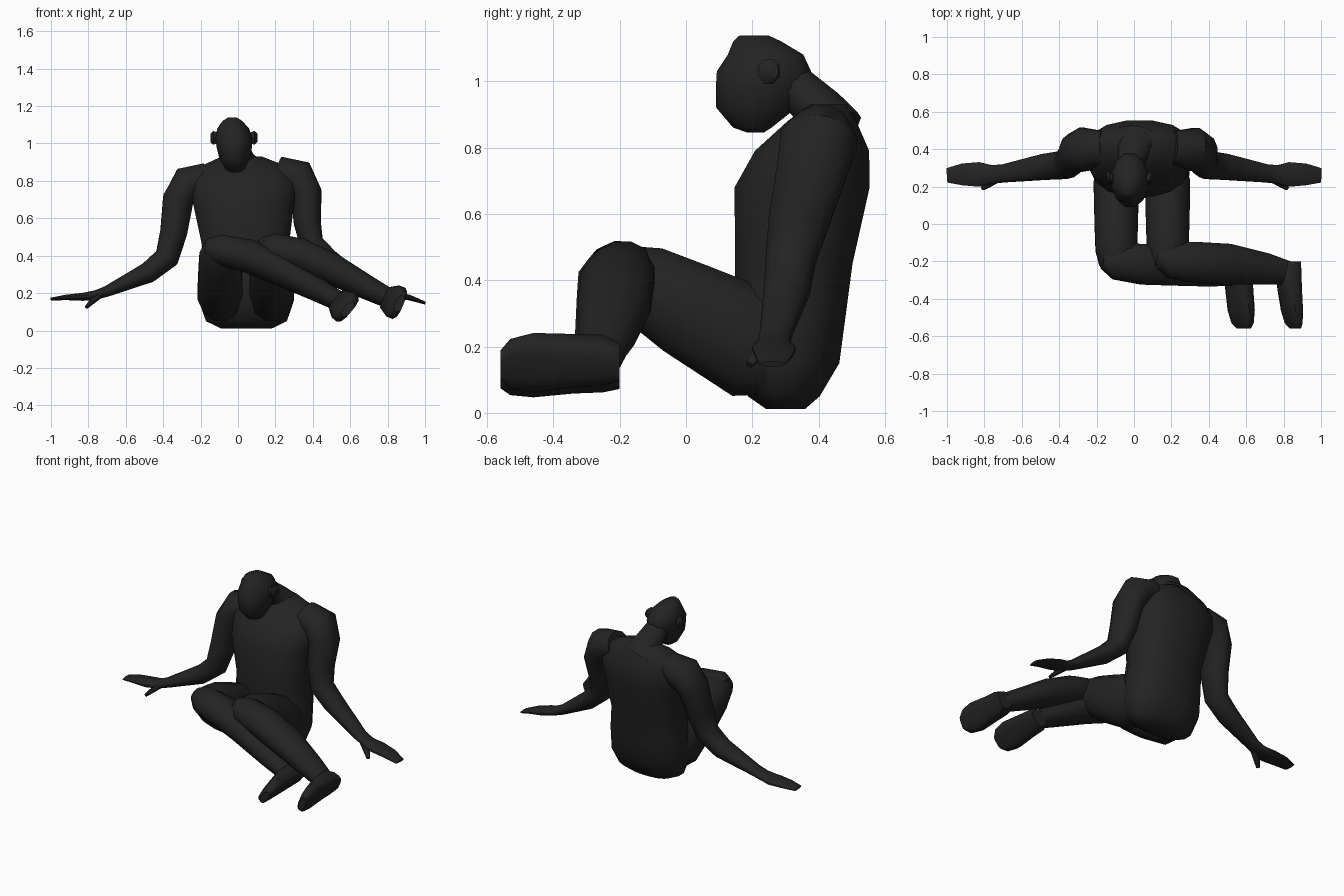
import bpy, bmesh, math
from mathutils import Vector

skin = bpy.data.materials.new("matte black")
skin.diffuse_color = (0.017, 0.017, 0.017, 1)


def loft(name, rings, ref, axis=None, n=12, p=1.0, angle=50):
    """Skin elliptical rings (x, y, z, half size along ref, half size across)."""
    bm = bmesh.new()
    pts = [Vector(r[:3]) for r in rings]
    loops = []
    for i, r in enumerate(rings):
        t = Vector(axis) if axis else pts[min(i + 1, len(pts) - 1)] - pts[max(i - 1, 0)]
        t.normalize()
        u = Vector(ref)
        u = (u - t * u.dot(t)).normalized()
        v = t.cross(u)
        loop = []
        for k in range(n):
            a = math.tau * (k + 0.5) / n
            c, s = math.cos(a), math.sin(a)
            c = math.copysign(abs(c) ** p, c)
            s = math.copysign(abs(s) ** p, s)
            loop.append(bm.verts.new(pts[i] + u * c * r[3] + v * s * r[4]))
        loops.append(loop)
    for a, b in zip(loops, loops[1:]):
        for k in range(n):
            bm.faces.new((a[k], a[(k + 1) % n], b[(k + 1) % n], b[k]))
    bm.faces.new(loops[0])
    bm.faces.new(loops[-1])
    bmesh.ops.recalc_face_normals(bm, faces=bm.faces)
    me = bpy.data.meshes.new(name)
    bm.to_mesh(me)
    bm.free()
    me.materials.append(skin)
    ob = bpy.data.objects.new(name, me)
    bpy.context.collection.objects.link(ob)
    bpy.ops.object.select_all(action='DESELECT')
    ob.select_set(True)
    bpy.context.view_layer.objects.active = ob
    bpy.ops.object.shade_smooth_by_angle(angle=math.radians(angle))
    return ob


X, Y, Z = (1, 0, 0), (0, 1, 0), (0, 0, 1)

# torso, from seat to collar
loft("torso", [
    (0.045, 0.30, 0.012, 0.14, 0.06), (0.045, 0.295, 0.05, 0.22, 0.11),
    (0.045, 0.30, 0.15, 0.255, 0.165), (0.045, 0.315, 0.30, 0.25, 0.17),
    (0.04, 0.325, 0.45, 0.235, 0.18), (0.03, 0.35, 0.68, 0.275, 0.207),
    (0.03, 0.38, 0.79, 0.29, 0.175), (0.03, 0.41, 0.88, 0.23, 0.105),
    (0.02, 0.43, 0.93, 0.11, 0.06)], X, axis=Z, n=16, p=0.85)

# neck and bowed head
loft("neck", [(0.02, 0.45, 0.85, 0.14, 0.09), (0, 0.41, 0.91, 0.09, 0.075),
              (-0.015, 0.335, 0.975, 0.075, 0.07), (-0.02, 0.27, 1.0, 0.07, 0.07)], X)
loft("head", [
    (-0.015, 0.21, 0.845, 0.025, 0.025), (-0.016, 0.20, 0.86, 0.05, 0.06),
    (-0.018, 0.212, 0.92, 0.085, 0.125), (-0.02, 0.23, 0.98, 0.098, 0.145),
    (-0.022, 0.235, 1.03, 0.102, 0.147), (-0.026, 0.24, 1.08, 0.088, 0.118),
    (-0.03, 0.215, 1.12, 0.055, 0.075), (-0.03, 0.205, 1.138, 0.025, 0.045)],
    X, axis=Z)
for side, name in ((-1, "right_ear"), (1, "left_ear")):
    loft(name, [(-0.022 + side * d, y, 1.03, h, w) for d, y, h, w in
                ((0.085, 0.24, 0.03, 0.025), (0.11, 0.25, 0.04, 0.035),
                 (0.125, 0.26, 0.025, 0.02))], Z, axis=X, n=8)

# arms: shared thicknesses, one path per side
sizes = [(0.09, 0.08), (0.12, 0.10), (0.11, 0.085), (0.095, 0.075), (0.078, 0.068),
         (0.072, 0.058), (0.05, 0.03), (0.052, 0.026), (0.068, 0.022), (0.06, 0.015),
         (0.04, 0.008)]
ys = [0.41, 0.40, 0.38, 0.34, 0.315, 0.305, 0.27, 0.265, 0.265, 0.265, 0.26]
paths = {
    "right": [(-0.16, 0.82), (-0.265, 0.785), (-0.32, 0.70), (-0.343, 0.53), (-0.38, 0.39),
              (-0.48, 0.31), (-0.70, 0.21), (-0.76, 0.19), (-0.83, 0.18), (-0.92, 0.177),
              (-1.0, 0.168)],
    "left": [(0.21, 0.855), (0.32, 0.82), (0.365, 0.735), (0.37, 0.58), (0.395, 0.46),
             (0.49, 0.375), (0.71, 0.235), (0.77, 0.21), (0.83, 0.195), (0.92, 0.175),
             (1.0, 0.147)]}
for name, path in paths.items():
    loft(name + "_arm", [(x, y, z, a, b) for (x, z), y, (a, b) in zip(path, ys, sizes)], Y)
    x, z = path[7]
    s = math.copysign(1, x)
    loft(name + "_thumb", [(x - s * 0.02, 0.24, z, 0.025, 0.02),
                           (x + s * 0.02, 0.215, z - 0.035, 0.022, 0.016),
                           (x + s * 0.05, 0.19, z - 0.065, 0.012, 0.01)], Y, n=8)

# thighs
for name, x in (("right_thigh", -0.095), ("left_thigh", 0.18)):
    loft(name, [(x, 0.36, 0.15, 0.09, 0.10), (x, 0.21, 0.205, 0.125, 0.175),
                (x, 0, 0.315, 0.12, 0.15), (x, -0.13, 0.39, 0.115, 0.125),
                (x, -0.21, 0.43, 0.095, 0.085), (x, -0.25, 0.45, 0.06, 0.05)], X)

# shins, both swept to the left side
shin = [(0.05, 0.05), (0.10, 0.085), (0.113, 0.092), (0.113, 0.087), (0.088, 0.066),
        (0.062, 0.052)]
for name, path in (
        ("right_shin", [(-0.17, -0.19, 0.445), (-0.10, -0.20, 0.432), (0.05, -0.215, 0.40),
                        (0.20, -0.22, 0.335), (0.42, -0.25, 0.22), (0.57, -0.265, 0.14)]),
        ("left_shin", [(0.12, -0.17, 0.45), (0.19, -0.19, 0.437), (0.33, -0.205, 0.405),
                       (0.50, -0.215, 0.33), (0.70, -0.24, 0.225), (0.84, -0.265, 0.155)])):
    loft(name, [(*c, *s) for c, s in zip(path, shin)], Y)

# feet: soles face outwards, toes point forwards
for name, sx, sz, ang in (("right_foot", 0.605, 0.10, 50), ("left_foot", 0.883, 0.135, 67)):
    c, s = math.cos(math.radians(ang)), math.sin(math.radians(ang))
    rings = [(-0.20, 0.055, 0.045), (-0.25, 0.075, 0.06), (-0.34, 0.08, 0.056),
             (-0.46, 0.092, 0.042), (-0.53, 0.078, 0.032), (-0.56, 0.045, 0.022)]
    loft(name, [(sx - s * h, y, sz + c * h, a, h) for y, a, h in rings],
         (c, 0, s), axis=Y, p=0.65, angle=40)
